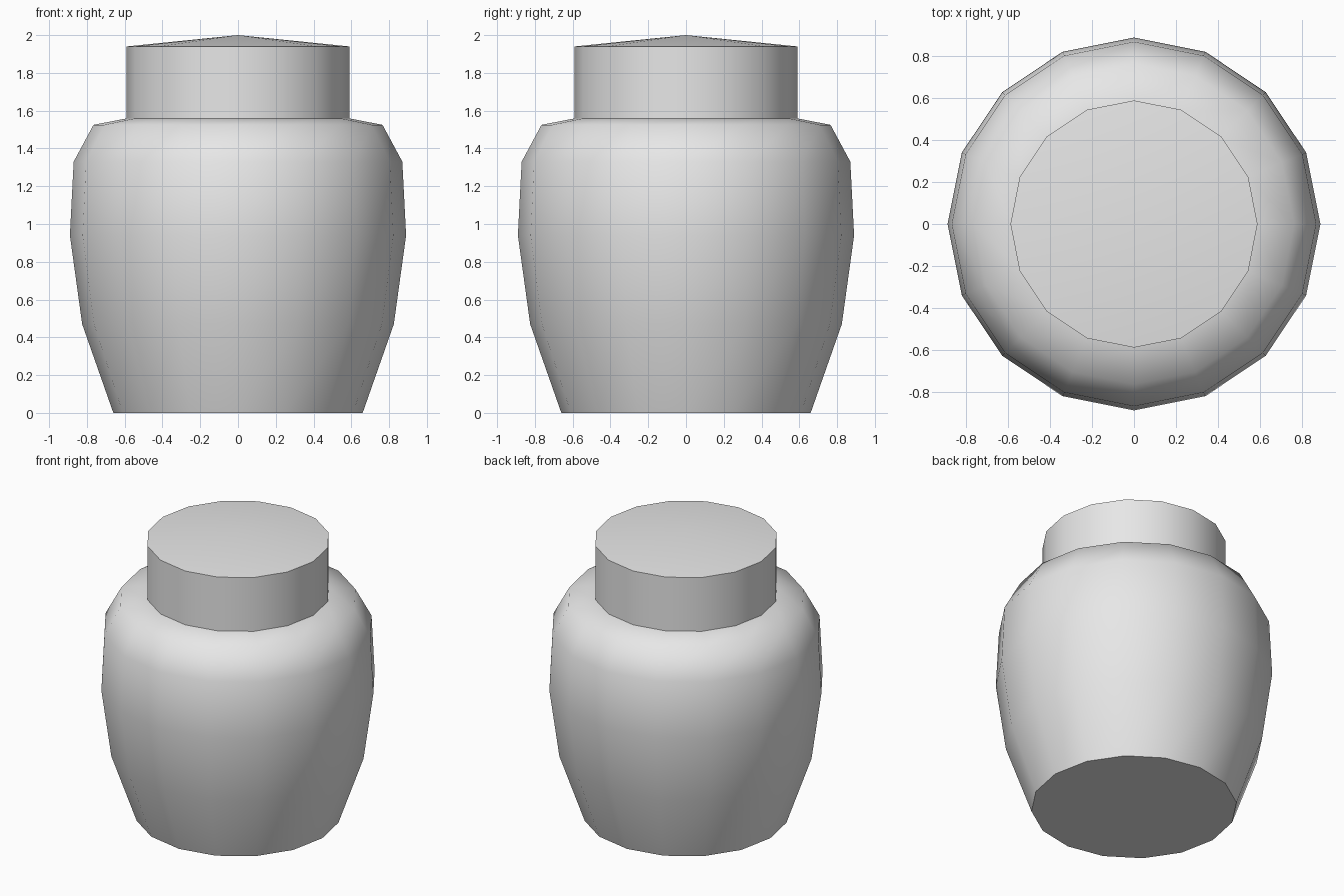
import bpy, bmesh, math

SIDES = 16

cube = bpy.data.objects.get("Cube")
if cube:
    bpy.data.objects.remove(cube, do_unlink=True)

# One plain grey for the whole jar
grey = bpy.data.materials.new("plain_grey")
grey.use_nodes = True
grey.diffuse_color = (0.8, 0.8, 0.8, 1)
grey.node_tree.nodes["Principled BSDF"].inputs["Base Color"].default_value = (0.8, 0.8, 0.8, 1)


def lathe(name, profile, apex=None):
    """Turn a (radius, height) profile, with a flat base and an optional pointed top."""
    bm = bmesh.new()
    rings = []
    for r, z in profile:
        angles = [2 * math.pi * i / SIDES for i in range(SIDES)]
        rings.append([bm.verts.new((r * math.cos(a), r * math.sin(a), z)) for a in angles])
    for low, high in zip(rings, rings[1:]):
        for i in range(SIDES):
            j = (i + 1) % SIDES
            bm.faces.new((low[i], low[j], high[j], high[i]))
    bm.faces.new(rings[0][::-1])
    if apex is not None:
        tip = bm.verts.new((0, 0, apex))
        for i in range(SIDES):
            bm.faces.new((rings[-1][i], rings[-1][(i + 1) % SIDES], tip))
    mesh = bpy.data.meshes.new(name)
    bm.to_mesh(mesh)
    bm.free()
    mesh.materials.append(grey)
    obj = bpy.data.objects.new(name, mesh)
    bpy.context.collection.objects.link(obj)
    bpy.ops.object.select_all(action="DESELECT")
    obj.select_set(True)
    bpy.context.view_layer.objects.active = obj
    bpy.ops.object.shade_smooth_by_angle(angle=math.radians(60))
    return obj


# Rounded body with a narrow shoulder, its open mouth covered by the lid
lathe("jar_body", [(0.66, 0), (0.825, 0.47), (0.89, 0.94), (0.87, 1.33),
                   (0.765, 1.525), (0.585, 1.56)])

# Broad lid with a shallow pointed top
lathe("jar_lid", [(0.59, 1.55), (0.59, 1.94)], apex=2.0)
